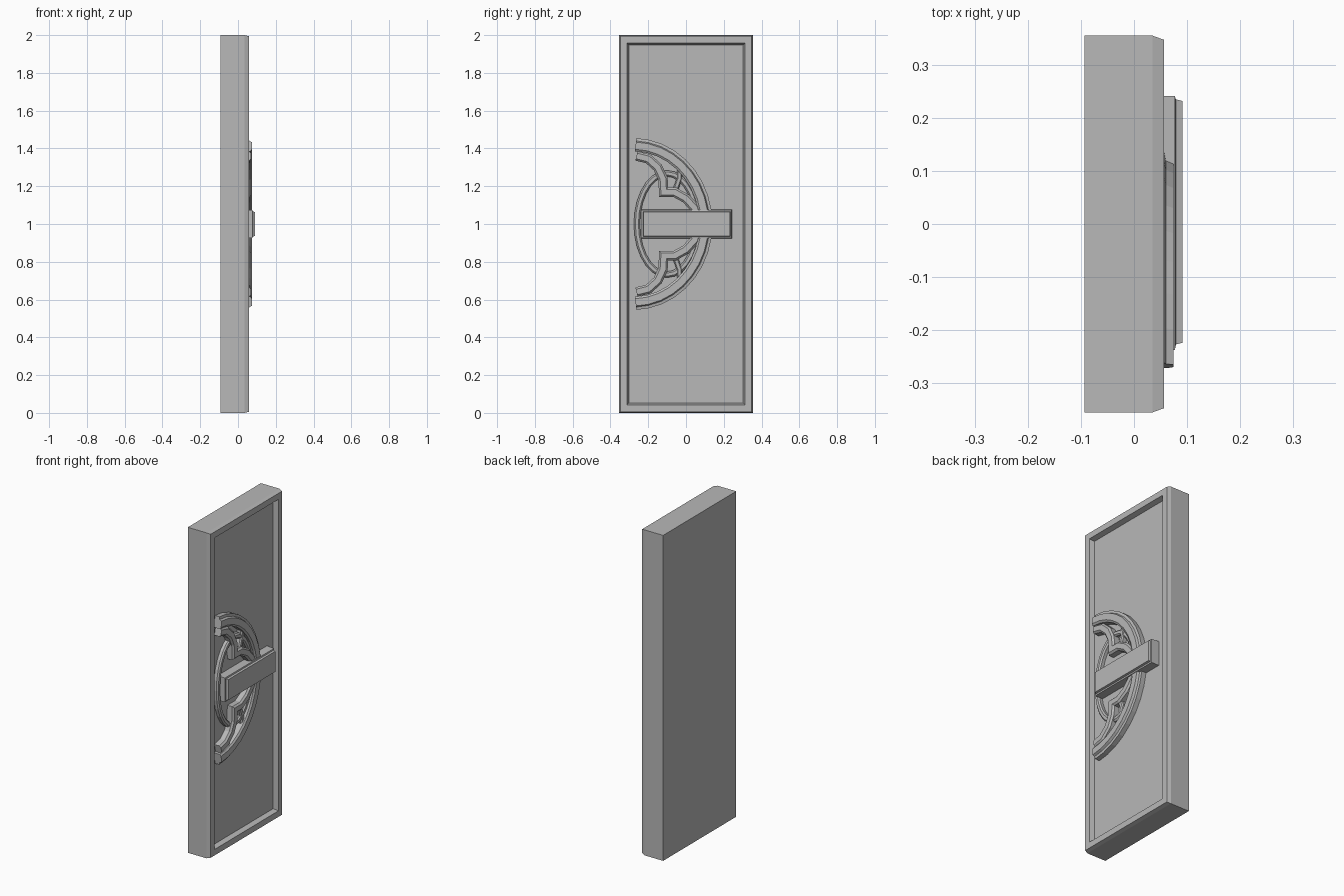
import bpy
import bmesh
from math import sin, cos, radians
from mathutils import Vector

if "Cube" in bpy.data.objects:
    bpy.data.objects.remove(bpy.data.objects["Cube"], do_unlink=True)

grey = bpy.data.materials.new("stone_grey")
grey.use_nodes = True
grey.diffuse_color = (0.48, 0.48, 0.48, 1)
grey.node_tree.nodes["Principled BSDF"].inputs["Base Color"].default_value = (0.48, 0.48, 0.48, 1)

FLOOR = 0.027  # depth of the sunken panel
MID = 1.0      # height of the ornament's axis


def loft(name, rings, closed=False):
    """Skin a list of closed cross-sections; cap the ends unless closed."""
    bm = bmesh.new()
    loops = [[bm.verts.new(p) for p in ring] for ring in rings]
    n = len(loops[0])
    pairs = list(zip(loops, loops[1:]))
    if closed:
        pairs.append((loops[-1], loops[0]))
    else:
        bm.faces.new(loops[0])
        bm.faces.new(loops[-1])
    for a, b in pairs:
        for i in range(n):
            j = (i + 1) % n
            bm.faces.new((a[i], a[j], b[j], b[i]))
    bmesh.ops.recalc_face_normals(bm, faces=bm.faces)
    mesh = bpy.data.meshes.new(name)
    bm.to_mesh(mesh)
    bm.free()
    mesh.materials.append(grey)
    obj = bpy.data.objects.new(name, mesh)
    bpy.context.collection.objects.link(obj)
    return obj


def rect(x, half_y, half_z, y=0.0):
    return [(x, y + sy * half_y, MID + sz * half_z)
            for sy, sz in ((-1, -1), (1, -1), (1, 1), (-1, 1))]


def band(name, path, profile, closed=False):
    """Sweep an (offset, x) profile along a path of (y, z) points."""
    pts = [Vector(p) for p in path]
    rings = []
    for i, p in enumerate(pts):
        before = pts[i - 1] if closed or i else None
        after = pts[(i + 1) % len(pts)] if closed or i < len(pts) - 1 else None
        d1 = (p - before).normalized() if before else (after - p).normalized()
        d2 = (after - p).normalized() if after else d1
        t = (d1 + d2).normalized()
        side = Vector((t.y, -t.x)) / max(t.dot(d1), 0.7)
        rings.append([(x, p.x + side.x * o, MID + p.y + side.y * o) for o, x in profile])
    return loft(name, rings, closed)


def bevelled(half, shoulder, top, inset):
    return [(-half, FLOOR - 0.01), (-half, shoulder), (inset - half, top),
            (half - inset, top), (half, shoulder), (half, FLOOR - 0.01)]


def arc(cy, ry, rz, start, end, steps):
    angles = [radians(start + (end - start) * i / steps) for i in range(steps + 1)]
    return [(cy + ry * cos(a), rz * sin(a)) for a in angles]


# Slab with chamfered front edge and sunken panel
loft("door_slab", [
    rect(-0.093, 0.355, 1.0), rect(0.035, 0.355, 1.0), rect(0.057, 0.347, 0.994),
    rect(0.057, 0.312, 0.957), rect(FLOOR, 0.303, 0.948)])

# Flat oval ring behind the tracery
band("oval_ring", arc(-0.10, 0.16, 0.268, 0, 360, 28)[:-1],
     bevelled(0.016, 0.046, 0.054, 0.008), closed=True)

# Large crescent, lower along its outer edge
band("crescent", arc(-0.28, 0.385, 0.42, -88, 88, 18),
     [(-0.035, FLOOR - 0.01), (-0.035, 0.066), (-0.024, 0.074), (0.014, 0.074),
      (0.020, 0.060), (0.035, 0.057), (0.035, FLOOR - 0.01)])

# Cusped tracery, mirrored above and below the handle
cusp = [(-0.262, 0.36), (-0.20, 0.345), (-0.15, 0.30), (-0.122, 0.24),
        (-0.118, 0.168), (-0.06, 0.168), (0.0, 0.135), (0.045, 0.085), (0.07, 0.02)]
for name, s in (("upper_tracery", 1), ("lower_tracery", -1)):
    band(name, [(y, s * z) for y, z in cusp], bevelled(0.025, 0.060, 0.070, 0.010))
    # Short strut joining tracery and crescent
    band(name + "_strut", [(-0.06, s * 0.17), (-0.035, s * 0.24), (-0.03, s * 0.32)],
         bevelled(0.014, 0.050, 0.058, 0.006))

# Horizontal handle bar with bevelled face
loft("handle_bar", [
    rect(FLOOR - 0.01, 0.241, 0.076, 0.002), rect(0.077, 0.239, 0.074, 0.002),
    rect(0.079, 0.231, 0.066, 0.004), rect(0.091, 0.228, 0.063, 0.004)])
